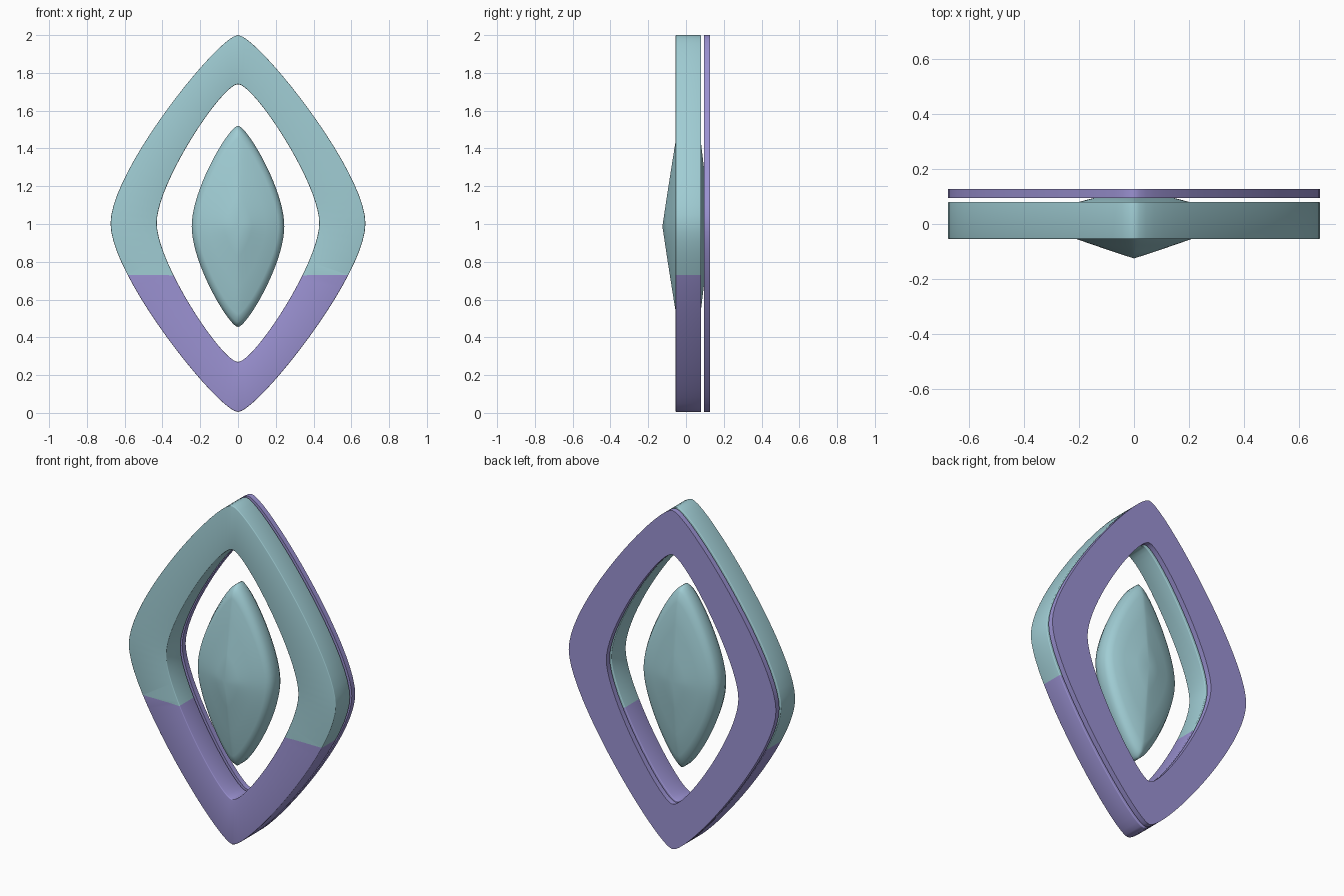
import bpy, bmesh, math
from mathutils import Vector

if "Cube" in bpy.data.objects:
    bpy.data.objects.remove(bpy.data.objects["Cube"])


def material(name, color):
    m = bpy.data.materials.new(name)
    m.diffuse_color = (*color, 1)
    m.use_nodes = True
    m.node_tree.nodes["Principled BSDF"].inputs["Base Color"].default_value = m.diffuse_color
    return m


TEAL = material("pale_teal", (0.352, 0.610, 0.658))
PURPLE = material("soft_purple", (0.328, 0.287, 0.645))


def diamond(width, low, high, tip, belly, steps=20):
    """Closed rounded-diamond outline in x/z, mirrored from one bezier quarter."""
    mid, half = (low + high) / 2, (high - low) / 2
    quarter = []
    for i in range(steps + 1):
        t = i / steps
        s = 1 - t
        x = 3 * s * s * t * tip + (3 * s * t * t + t ** 3) * width
        z = s ** 3 * half + 3 * s * s * t * half + 3 * s * t * t * belly
        quarter.append((x, z))
    right = quarter + [(x, -z) for x, z in quarter[-2::-1]]
    left = [(-x, z) for x, z in right[-2:0:-1]]
    return [(x, mid + z) for x, z in right + left]


def finish(bm, name, mats, angle):
    bmesh.ops.recalc_face_normals(bm, faces=bm.faces[:])
    me = bpy.data.meshes.new(name)
    bm.to_mesh(me)
    bm.free()
    ob = bpy.data.objects.new(name, me)
    bpy.context.collection.objects.link(ob)
    for m in mats:
        me.materials.append(m)
    bpy.ops.object.select_all(action='DESELECT')
    ob.select_set(True)
    bpy.context.view_layer.objects.active = ob
    bpy.ops.object.shade_smooth_by_angle(angle=math.radians(angle))
    return ob


def bridge(bm, a, b):
    n = len(a)
    for i in range(n):
        j = (i + 1) % n
        bm.faces.new((a[i], a[j], b[j], b[i]))


def ring(name, y0, y1, bevel, mats, split=None):
    bm = bmesh.new()
    outer = diamond(0.675, 0.005, 2.0, 0.10, 0.28)
    inner = diamond(0.43, 0.27, 1.74, 0.085, 0.21)
    loops = [[bm.verts.new((x, y, z)) for x, z in pts]
             for pts, y in ((outer, y0), (outer, y1), (inner, y1), (inner, y0))]
    for k in range(4):
        bridge(bm, loops[k], loops[(k + 1) % 4])
    # lower part takes the second colour
    if split is not None:
        bmesh.ops.bisect_plane(bm, geom=bm.verts[:] + bm.edges[:] + bm.faces[:],
                               plane_co=Vector((0, 0, split)), plane_no=Vector((0, 0, 1)))
        for f in bm.faces:
            f.material_index = int(f.calc_center_median().z < split)
    # round the rims
    rims = [e for e in bm.edges if len(e.link_faces) == 2
            and e.calc_face_angle(0) > math.radians(60)]
    bmesh.ops.recalc_face_normals(bm, faces=bm.faces[:])
    bmesh.ops.bevel(bm, geom=rims, offset=bevel, segments=3, profile=0.5,
                    affect='EDGES', clamp_overlap=True, material=-1)
    return finish(bm, name, mats, 35)


# thick two-tone front ring and thin backing ring
ring("front_ring", -0.055, 0.08, 0.016, [TEAL, PURPLE], 0.73)
ring("back_ring", 0.095, 0.127, 0.004, [PURPLE])

# floating centre gem: shallow cones front and back around a rounded rim
bm = bmesh.new()
outline = diamond(0.245, 0.455, 1.52, 0.045, 0.20)
centre = 0.9875
sections = [(0.3, -0.101), (0.6, -0.076), (0.87, -0.053), (0.95, -0.042), (1.0, -0.012),
            (1.0, 0.04), (0.95, 0.062), (0.85, 0.078), (0.6, 0.094), (0.3, 0.11)]
loops = [[bm.verts.new((x * s, y, centre + (z - centre) * s)) for x, z in outline]
         for s, y in sections]
for a, b in zip(loops, loops[1:]):
    bridge(bm, a, b)
for loop, y in ((loops[0], -0.125), (loops[-1], 0.125)):
    apex = bm.verts.new((0, y, centre))
    for i in range(len(loop)):
        bm.faces.new((loop[i], loop[(i + 1) % len(loop)], apex))
finish(bm, "centre_gem", [TEAL], 50)
